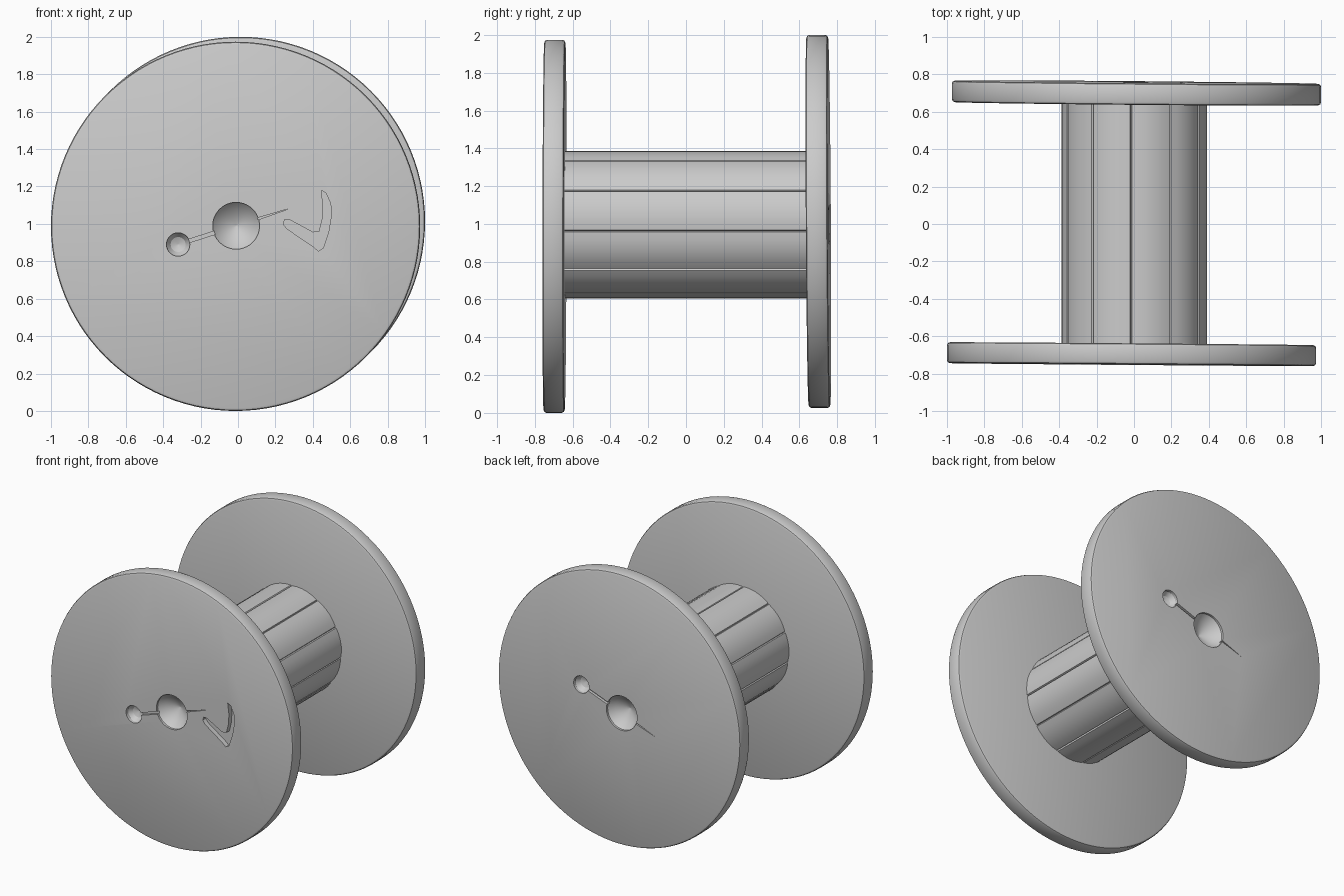
import bpy, bmesh, math, random
from mathutils import Vector

if "Cube" in bpy.data.objects:
    bpy.data.objects.remove(bpy.data.objects["Cube"])

random.seed(4)


def mesh_object(name, bm):
    bmesh.ops.remove_doubles(bm, verts=bm.verts, dist=1e-5)
    bmesh.ops.recalc_face_normals(bm, faces=bm.faces)
    me = bpy.data.meshes.new(name)
    bm.to_mesh(me)
    bm.free()
    ob = bpy.data.objects.new(name, me)
    bpy.context.collection.objects.link(ob)
    return ob


def turned(name, cx, cz, profile, n):
    """Solid turned about a y-axis line; profile is (radius, y), closed by end caps."""
    bm = bmesh.new()
    rings = [[bm.verts.new((cx + r * math.cos(2 * math.pi * i / n), y,
                            cz + r * math.sin(2 * math.pi * i / n))) for i in range(n)]
             for r, y in profile]
    for a, b in zip(rings, rings[1:]):
        for i in range(n):
            j = (i + 1) % n
            bm.faces.new((a[i], a[j], b[j], b[i]))
    bm.faces.new(rings[0])
    bm.faces.new(rings[-1])
    return mesh_object(name, bm)


def prism(name, pts, y0, y1):
    bm = bmesh.new()
    face = bm.faces.new([bm.verts.new((x, y0, z)) for x, z in pts])
    out = bmesh.ops.extrude_face_region(bm, geom=[face])
    for v in out["geom"]:
        if isinstance(v, bmesh.types.BMVert):
            v.co.y = y1
    return mesh_object(name, bm)


def cut(ob, cutters):
    for c in cutters:
        c.hide_render = True
        m = ob.modifiers.new("cut", "BOOLEAN")
        m.object, m.operation, m.solver = c, "DIFFERENCE", "EXACT"
    dg = bpy.context.evaluated_depsgraph_get()
    me = bpy.data.meshes.new_from_object(ob.evaluated_get(dg))
    ob.modifiers.clear()
    ob.data = me
    for c in cutters:
        bpy.data.objects.remove(c)


def smooth(ob, deg=30):
    bpy.ops.object.select_all(action="DESELECT")
    ob.select_set(True)
    bpy.context.view_layer.objects.active = ob
    bpy.ops.object.shade_smooth_by_angle(angle=math.radians(deg))


def flange(name, side, cx, cz, inner, outer, slope_x, slope_z, slot):
    """side is -1 at the front and 1 at the back."""
    R, b = 0.987, 0.016
    s = side
    disc = turned(name, cx, cz, [(R - b, s * inner), (R - b * .3, s * (inner + b * .3)),
                                 (R, s * (inner + b)), (R, s * (outer - b)),
                                 (R - b * .3, s * (outer - b * .3)), (R - b, s * outer)], 112)
    # conical centre bore and small drive hole
    hub = Vector((-0.01, 0.99))
    pin = Vector((0.32 * s, 1.0 + 0.11 * s))
    tools = [
        turned("bore_cutter", hub.x, hub.y, [(.125, s * (outer + .05)), (.125, s * (outer - .015)),
               (.09, s * (outer - .055)), (.004, s * (outer - .1))], 40),
        turned("pin_cutter", pin.x, pin.y, [(.064, s * (outer + .05)), (.062, s * (outer - .02)),
               (.04, s * (outer - .05)), (.004, s * (outer - .065))], 28)]
    # narrow split in the wood running through the holes
    d = (pin - hub).normalized()
    n = Vector((-d.y, d.x)) * 0.009
    far = hub - d * 0.3
    tools.append(prism("split_cutter", [pin + n, hub + n, far, hub - n, pin - n],
                       s * (outer + .05), s * (outer - .02)))
    # bent recess beside the bore
    if slot:
        pts = [(.445, 1.18), (.47, 1.165), (.495, 1.11), (.50, 1.05), (.485, .96), (.455, .87),
               (.43, .855), (.40, .88), (.26, .975), (.242, 1.0), (.25, 1.025), (.28, 1.02),
               (.40, .955), (.435, .96), (.452, 1.03), (.455, 1.1)]
        tools.append(prism("recess_cutter", pts, s * (outer + .05), s * (outer - .035)))
    cut(disc, tools)
    # slightly skewed boards
    for v in disc.data.vertices:
        v.co.y += slope_x * v.co.x + slope_z * (v.co.z - 1)
    smooth(disc)
    return disc


flange("front_flange", -1, -0.013, 0.987, 0.64, 0.752, -0.008, 0.002, True)
flange("back_flange", 1, 0.013, 1.013, 0.643, 0.758, -0.009, -0.006, False)

# drum of eleven staves with narrow seams
STAVES, R = 11, 0.393
step = 2 * math.pi / STAVES
ring = []
for k in range(STAVES):
    a = math.radians(27) + k * step
    r = R + random.uniform(-.004, .002)
    ring.append((R - 0.016, a))
    for t in (0.025, 0.2, 0.4, 0.6, 0.8, 0.975):
        ring.append((r - 0.006 * abs(2 * t - 1) ** 2, a + t * step))
drum = prism("drum", [(r * math.cos(a), 1 + r * math.sin(a)) for r, a in ring], -0.645, 0.648)
smooth(drum, 25)
